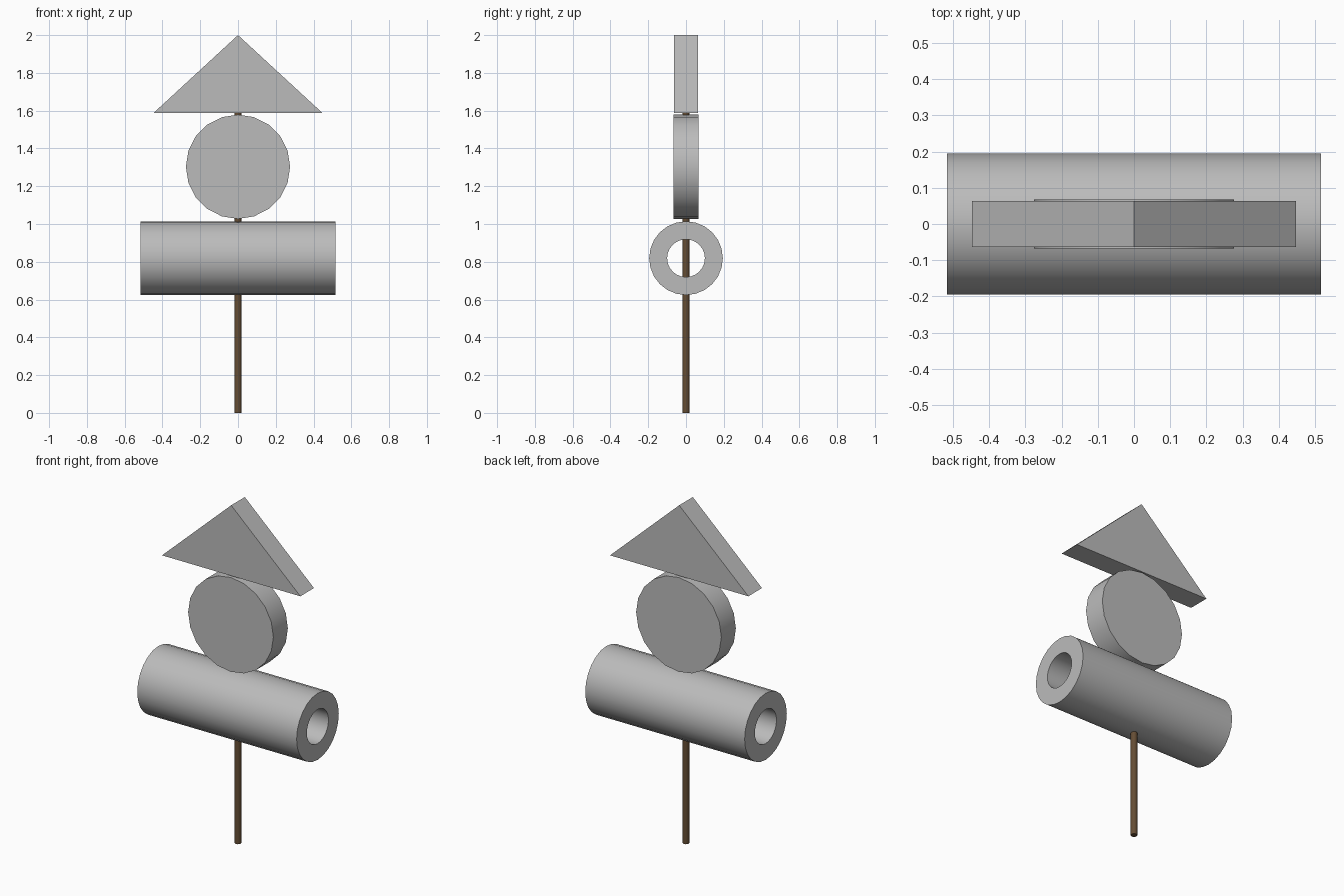
import bpy
import bmesh
import math

cube = bpy.data.objects.get("Cube")
if cube:
    bpy.data.objects.remove(cube, do_unlink=True)


def material(name, rgb):
    mat = bpy.data.materials.new(name)
    mat.use_nodes = True
    mat.diffuse_color = (*rgb, 1)
    mat.node_tree.nodes["Principled BSDF"].inputs["Base Color"].default_value = (*rgb, 1)
    return mat


def prism(name, outline, depth, mat, smooth=False):
    """Extrude an (x, z) outline symmetrically along y."""
    bm = bmesh.new()
    face = bm.faces.new([bm.verts.new((x, -depth / 2, z)) for x, z in outline])
    extruded = bmesh.ops.extrude_face_region(bm, geom=[face])["geom"]
    moved = [v for v in extruded if isinstance(v, bmesh.types.BMVert)]
    bmesh.ops.translate(bm, verts=moved, vec=(0, depth, 0))
    return finish(name, bm, mat, smooth)


def finish(name, bm, mat, smooth):
    bmesh.ops.recalc_face_normals(bm, faces=bm.faces)
    mesh = bpy.data.meshes.new(name)
    bm.to_mesh(mesh)
    bm.free()
    mesh.materials.append(mat)
    obj = bpy.data.objects.new(name, mesh)
    bpy.context.collection.objects.link(obj)
    if smooth:
        bpy.ops.object.select_all(action="DESELECT")
        obj.select_set(True)
        bpy.context.view_layer.objects.active = obj
        bpy.ops.object.shade_smooth_by_angle(angle=math.radians(40))
    return obj


def circle(radius, sides, height):
    steps = [2 * math.pi * i / sides for i in range(sides)]
    return [(radius * math.cos(a), height + radius * math.sin(a)) for a in steps]


def tube(name, outer, inner, half_length, height, sides, mat):
    """Hollow cylinder along x, skinned from four rings."""
    bm = bmesh.new()
    rings = []
    for x, r in ((-half_length, outer), (half_length, outer),
                 (half_length, inner), (-half_length, inner)):
        rings.append([bm.verts.new((x, y, z)) for y, z in circle(r, sides, height)])
    for k, ring in enumerate(rings):
        following = rings[(k + 1) % len(rings)]
        for i in range(sides):
            j = (i + 1) % sides
            bm.faces.new((ring[i], ring[j], following[j], following[i]))
    return finish(name, bm, mat, True)


grey = material("light grey", (0.5, 0.5, 0.5))
brown = material("wood brown", (0.13, 0.075, 0.035))

# Stacked shapes
prism("triangle_top", [(-0.448, 1.587), (0.448, 1.587), (0, 2.0)], 0.126, grey)
prism("round_disc", circle(0.276, 20, 1.303), 0.134, grey, True)
tube("hollow_tube", 0.195, 0.1, 0.516, 0.819, 24, grey)

# Upright stick through the stack
bpy.ops.mesh.primitive_cylinder_add(vertices=12, radius=0.018, depth=1.62,
                                    location=(0, 0, 0.81))
stick = bpy.context.object
stick.name = "stick"
stick.data.materials.append(brown)
bpy.ops.object.shade_smooth_by_angle(angle=math.radians(40))
